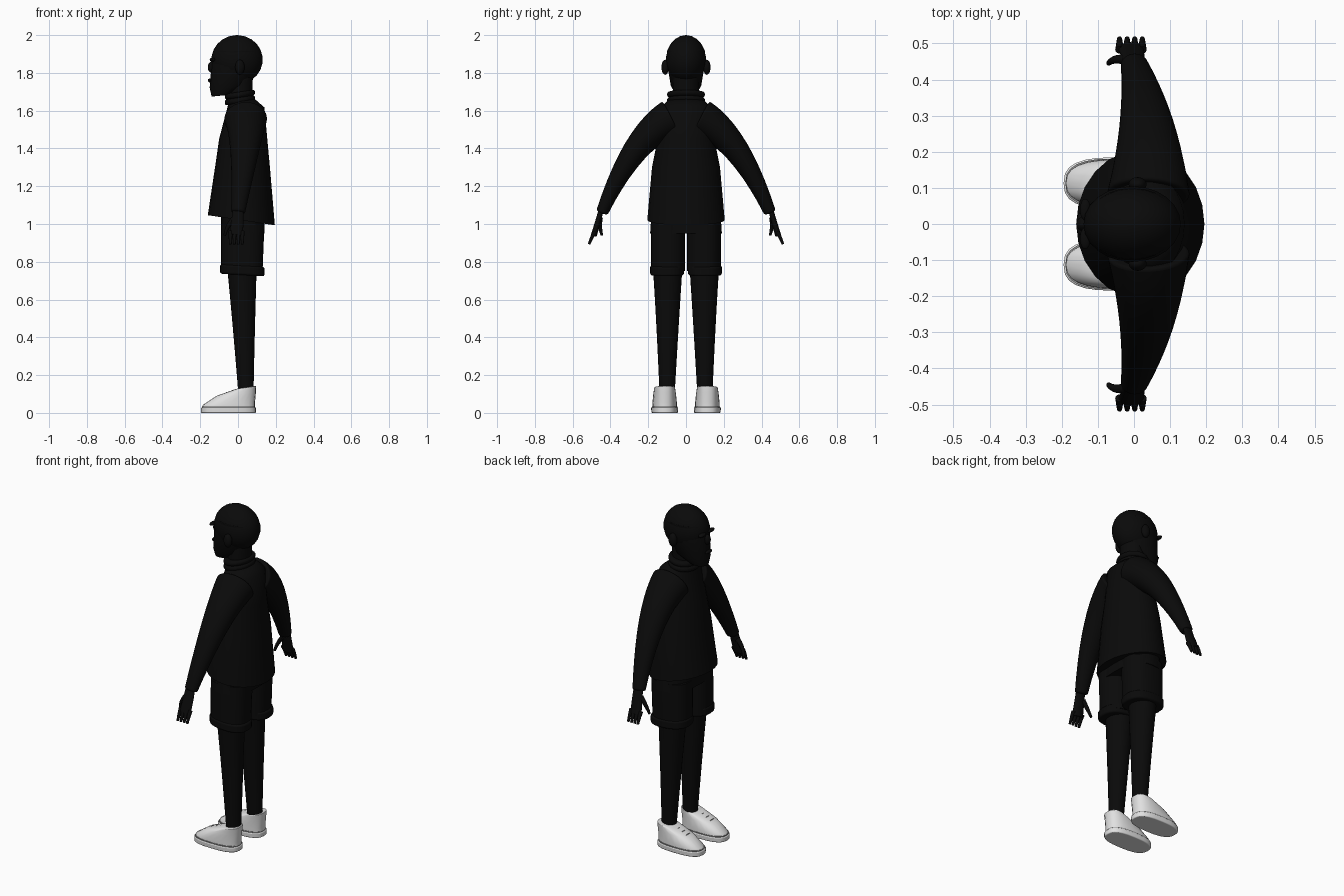
import bpy
import bmesh
from math import cos, sin, pi, radians, copysign
from mathutils import Vector

cube = bpy.data.objects.get("Cube")
if cube:
    bpy.data.objects.remove(cube, do_unlink=True)


def material(name, value):
    mat = bpy.data.materials.new(name)
    mat.use_nodes = True
    color = (value, value, value, 1)
    mat.diffuse_color = color
    mat.node_tree.nodes["Principled BSDF"].inputs["Base Color"].default_value = color
    return mat


BLACK = material("black", .003)
WHITE = material("shoe white", .75)
GREY = material("seam grey", .3)
SIDES = {"left": -1, "right": 1}


def skin(name, rings, mat, power=2, sides=24, bevel=0):
    """Skin closed rounded rings given as (centre, first axis, second axis)."""
    def rounded(value):
        return copysign(abs(value) ** (2 / power), value)

    bm = bmesh.new()
    loops = []
    angles = [2 * pi * i / sides for i in range(sides)]
    for centre, first, second in rings:
        loops.append([bm.verts.new(centre + first * rounded(cos(a)) + second * rounded(sin(a)))
                      for a in angles])
    for low, high in zip(loops, loops[1:]):
        for i in range(sides):
            j = (i + 1) % sides
            bm.faces.new((low[i], low[j], high[j], high[i]))
    bm.faces.new(loops[0])
    bm.faces.new(loops[-1])
    bmesh.ops.recalc_face_normals(bm, faces=bm.faces)
    mesh = bpy.data.meshes.new(name)
    bm.to_mesh(mesh)
    bm.free()
    mesh.materials.append(mat)
    ob = bpy.data.objects.new(name, mesh)
    bpy.context.collection.objects.link(ob)
    bpy.ops.object.select_all(action="DESELECT")
    ob.select_set(True)
    bpy.context.view_layer.objects.active = ob
    bpy.ops.object.shade_smooth_by_angle(angle=radians(50))
    if bevel:
        edge = ob.modifiers.new("rounded edges", "BEVEL")
        edge.width = bevel
        edge.segments = 3
        edge.limit_method = "ANGLE"
        edge.angle_limit = radians(50)


def stack(name, rows, mat, y=0, tilt=(0, 0), **options):
    """Upright part; rows are (front, back, height, half width)."""
    rings = []
    for i, (front, back, z, width) in enumerate(rows):
        slope = tilt[0] + (tilt[1] - tilt[0]) * i / (len(rows) - 1)
        rings.append((Vector(((front + back) / 2, y, z)),
                      Vector((1, 0, slope)) * (back - front) / 2,
                      Vector((0, width, 0))))
    skin(name, rings, mat, **options)


def limb(name, start, bend, end, radii, mat, side, ratio=1, steps=10, **options):
    """Tapered tube along a quadratic curve, wider along x by the ratio."""
    a, b, c = [Vector((p[0], p[1] * side, p[2])) for p in (start, bend, end)]
    rings = []
    for i in range(steps + 1):
        t = i / steps
        centre = a.lerp(b, t).lerp(b.lerp(c, t), t)
        along = (b - a).lerp(c - b, t).normalized()
        across = along.cross(Vector((1, 0, 0))).normalized()
        radius = radii[0] + (radii[1] - radii[0]) * t
        rings.append((centre, across.cross(along) * radius * ratio, across * radius))
    skin(name, rings, mat, **options)


def ball(name, centre, size, mat, steps=12):
    rings = []
    for i in range(steps):
        a = pi * (i + .1) / (steps - .8)
        rings.append((Vector(centre) - Vector((0, 0, size[2] * cos(a))),
                      Vector((size[0] * sin(a), 0, 0)),
                      Vector((0, size[1] * sin(a), 0))))
    skin(name, rings, mat)


# Head with bearded jaw, neck and face details
ball("skull", (-.005, 0, 1.87), (.136, .106, .13), BLACK)
stack("jaw", [(-.14, -.03, 1.68, .05), (-.15, .06, 1.73, .08),
              (-.14, .12, 1.85, .1), (-.13, .12, 1.92, .1)],
      BLACK, tilt=(.1, 0), bevel=.01)
stack("neck", [(-.05, .07, 1.6, .07), (-.05, .08, 1.8, .07)], BLACK)
ball("nose", (-.14, 0, 1.83), (.02, .02, .03), BLACK)
ball("lips", (-.15, 0, 1.76), (.01, .03, .01), BLACK)

# Jacket with a rolled collar
stack("jacket", [(-.16, .195, 1.02, .205), (-.12, .17, 1.3, .18),
                 (-.1, .155, 1.45, .15), (-.06, .14, 1.61, .14),
                 (-.05, .09, 1.65, .1)], BLACK, tilt=(-.15, .15))
for z in (1.64, 1.67):
    stack("collar_roll", [(-.07, .09, z, .1), (-.07, .09, z + .03, .1)],
          BLACK, tilt=(.15, .15), bevel=.012)

# Shorts
stack("shorts_hips", [(-.09, .14, .95, .19), (-.09, .14, 1.1, .18)], BLACK, power=2.6)

for name, side in SIDES.items():
    ball(name + "_ear", (.01, side * .11, 1.83), (.025, .02, .04), BLACK)
    ball(name + "_brow", (-.135, side * .04, 1.87), (.015, .03, .01), BLACK)

    # Arm and hand
    limb(name + "_sleeve", (.04, .08, 1.56), (.05, .28, 1.46), (0, .445, 1.06),
         (.1, .032), BLACK, side, ratio=1.15, bevel=.01)
    limb(name + "_palm", (0, .446, 1.09), (0, .46, 1.03), (-.01, .488, .94),
         (.013, .016), BLACK, side, ratio=2.2)
    for i in range(4):
        x = -.04 + i * .021
        limb(name + "_finger", (x, .482, .96), (x, .5, .93), (x, .513, .893),
             (.012, .007), BLACK, side, sides=10, steps=4)
    limb(name + "_thumb", (-.02, .455, 1.03), (-.06, .46, .99), (-.07, .445, .94),
         (.015, .007), BLACK, side, sides=10, steps=5)

    # Shorts leg, turned-up cuff and bare leg
    stack(name + "_shorts_leg", [(-.09, .13, .75, .09), (-.09, .14, 1, .09)],
          BLACK, y=side * .095, power=2.5)
    stack(name + "_shorts_cuff", [(-.095, .14, .73, .09), (-.095, .14, .78, .09)],
          BLACK, y=side * .1, power=2.5, tilt=(-.06, -.06), bevel=.01)
    limb(name + "_leg", (.02, .097, .8), (.03, .097, .5), (.042, .1, .1),
         (.08, .04), BLACK, side)

    # Shoe
    y = side * .113
    stack(name + "_shoe_sole", [(-.195, .095, 0, .07), (-.195, .095, .03, .072)],
          WHITE, y=y, power=2.7, bevel=.005)
    stack(name + "_shoe_seam", [(-.19, .09, .03, .068), (-.19, .09, .035, .068)],
          GREY, y=y, power=2.7)
    stack(name + "_shoe_upper", [(-.19, .09, .03, .065), (-.185, .09, .05, .065),
                                 (-.115, .095, .1, .06), (-.01, .095, .135, .055)],
          WHITE, y=y, power=2.5, tilt=(0, .15), bevel=.005)
    for i in range(3):
        x, z = -.09 + i * .03, .097 + i * .01
        limb(name + "_lace", (x, .08, z - .01), (x, .113, z + .01), (x, .146, z - .01),
             (.004, .004), GREY, side, sides=6)
